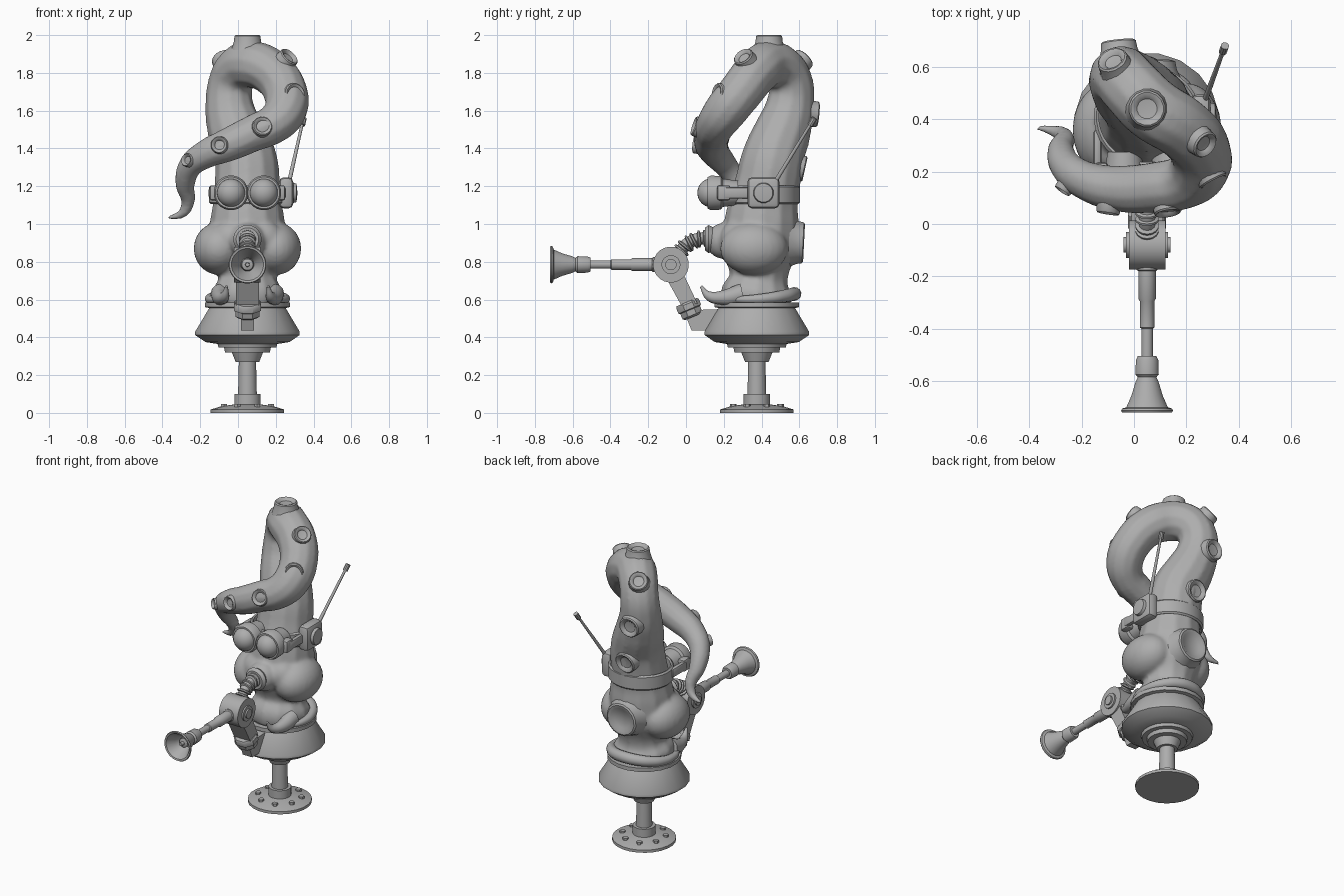
import bpy, bmesh, math
from mathutils import Vector, Matrix

if "Cube" in bpy.data.objects:
    bpy.data.objects.remove(bpy.data.objects["Cube"])

grey = bpy.data.materials.new("plain grey")
grey.use_nodes = True
grey.diffuse_color = (0.42, 0.42, 0.42, 1)
grey.node_tree.nodes["Principled BSDF"].inputs["Base Color"].default_value = (0.42, 0.42, 0.42, 1)

CX, CY = 0.05, 0.375   # axis of the stand


def select(ob):
    bpy.ops.object.select_all(action='DESELECT')
    ob.select_set(True)
    bpy.context.view_layer.objects.active = ob


def finish(name, bm, angle=35):
    bmesh.ops.remove_doubles(bm, verts=bm.verts, dist=1e-5)
    bmesh.ops.recalc_face_normals(bm, faces=bm.faces)
    me = bpy.data.meshes.new(name)
    bm.to_mesh(me)
    bm.free()
    me.materials.append(grey)
    ob = bpy.data.objects.new(name, me)
    bpy.context.collection.objects.link(ob)
    select(ob)
    bpy.ops.object.shade_smooth_by_angle(angle=math.radians(angle))
    return ob


def lathe(name, profile, loc, axis=(0, 0, 1), sides=24, scale=(1, 1, 1), closed=False):
    """Spin (radius, height) points about an axis."""
    bm = bmesh.new()
    rot = Vector(axis).to_track_quat('Z', 'Y').to_matrix()
    rings = []
    for r, h in profile:
        ring = []
        for i in range(sides):
            a = math.tau * (i + 0.5) / sides
            p = Vector((r * math.cos(a) * scale[0], r * math.sin(a) * scale[1], h * scale[2]))
            ring.append(bm.verts.new(rot @ p + Vector(loc)))
        rings.append(ring)
    pairs = list(zip(rings, rings[1:])) + ([(rings[-1], rings[0])] if closed else [])
    for a, b in pairs:
        for i in range(sides):
            j = (i + 1) % sides
            bm.faces.new((a[i], a[j], b[j], b[i]))
    return finish(name, bm)


def ball(name, loc, size):
    bm = bmesh.new()
    bmesh.ops.create_uvsphere(bm, u_segments=24, v_segments=14, radius=1,
                              matrix=Matrix.Translation(loc) @ Matrix.Diagonal((*size, 1)))
    return finish(name, bm)


def box(name, loc, size, bevel=0.012):
    bm = bmesh.new()
    bmesh.ops.create_cube(bm, size=1, matrix=Matrix.Translation(loc) @ Matrix.Diagonal((*size, 1)))
    bmesh.ops.bevel(bm, geom=bm.edges[:], offset=bevel, segments=2, affect='EDGES', profile=0.5)
    return finish(name, bm)


def plate(name, outline, x0, x1):
    """Extrude a (y, z) outline along x."""
    bm = bmesh.new()
    face = bm.faces.new([bm.verts.new((x0, y, z)) for y, z in outline])
    new = bmesh.ops.extrude_face_region(bm, geom=[face])["geom"]
    bmesh.ops.translate(bm, vec=(x1 - x0, 0, 0), verts=[v for v in new if isinstance(v, bmesh.types.BMVert)])
    return finish(name, bm)


def tube(name, points):
    """Tapered tube through (x, y, z, radius) points."""
    cu = bpy.data.curves.new(name, 'CURVE')
    cu.dimensions = '3D'
    cu.bevel_depth, cu.bevel_resolution, cu.resolution_u = 1, 4, 6
    cu.use_fill_caps = True
    sp = cu.splines.new('BEZIER')
    sp.radius_interpolation = 'CARDINAL'
    sp.bezier_points.add(len(points) - 1)
    for bp, p in zip(sp.bezier_points, points):
        bp.co, bp.radius = p[:3], p[3]
        bp.handle_left_type = bp.handle_right_type = 'AUTO'
    cu.materials.append(grey)
    ob = bpy.data.objects.new(name, cu)
    bpy.context.collection.objects.link(ob)
    select(ob)
    bpy.ops.object.convert(target='MESH')
    ob = bpy.context.view_layer.objects.active
    bpy.ops.object.shade_smooth_by_angle(angle=math.radians(50))
    return ob


# Stand: foot, bolts, stem and flared cup
lathe("foot", [(0, 0), (.196, 0), (.196, .018), (.14, .035), (.07, .045), (.07, .1), (.05, .1), (.046, .27),
               (.063, .27), (.085, .325), (0, .325)], (CX, CY, 0))
for i in range(8):
    a = math.tau * (i + .5) / 8
    lathe("foot_bolt", [(0, .01), (.018, .01), (.018, .048), (0, .048)],
          (CX + .135 * math.cos(a), CY + .135 * math.sin(a), 0), sides=6)
lathe("cup", [(0, .32), (.12, .32), (.125, .345), (.155, .345), (.16, .365), (.225, .375), (.28, .412), (.28, .43),
              (.205, .555), (.227, .56), (.227, .585), (.19, .585), (.18, .57), (0, .57)], (CX, CY, 0), sides=20)

# Body: one long curling limb blended with cheek lobes and a snout
body = tube("body", [
    (.05, .375, .57, .18), (.05, .375, .64, .19), (.05, .385, .72, .155), (.05, .39, .85, .2), (.05, .4, 1, .2),
    (.05, .41, 1.1, .185), (.05, .43, 1.2, .175), (.04, .46, 1.35, .165), (-.015, .515, 1.5, .15),
    (-.045, .55, 1.62, .13), (-.04, .555, 1.74, .12), (.0, .51, 1.82, .122), (.07, .44, 1.845, .125),
    (.18, .37, 1.8, .122), (.25, .29, 1.7, .118), (.25, .21, 1.6, .115), (.19, .16, 1.53, .105),
    (.08, .14, 1.48, .098), (-.05, .135, 1.42, .09), (-.17, .16, 1.37, .077), (-.25, .21, 1.31, .065),
    (-.28, .28, 1.21, .052), (-.265, .33, 1.12, .037), (-.29, .35, 1.06, .027), (-.37, .37, 1.03, .012)])
lumps = [ball("lump", (CX + s * .15, .36, .87), (.135, .18, .14)) for s in (-1, 1)]
lumps += [ball("lump", (CX + s * .08, .27, .92), (.11, .09, .1)) for s in (-1, 1)]
lumps.append(ball("lump", (CX, .2, .91), (.095, .095, .095)))
select(body)
for o in lumps:
    o.select_set(True)
bpy.ops.object.join()
mod = body.modifiers.new("blend", 'REMESH')
mod.mode, mod.voxel_size, mod.use_smooth_shade = 'VOXEL', .012, True
mod = body.modifiers.new("soften", 'SMOOTH')
mod.factor, mod.iterations = .5, 6
select(body)
bpy.ops.object.convert(target='MESH')
bpy.ops.object.shade_smooth()

# Suckers along the outside of the limb
for loc, axis, r in [
        ((.05, .44, 2), (0, 0, 1), .07), ((-.085, .63, 1.88), (-.35, .65, .65), .06),
        ((-.06, .7, 1.58), (-.1, 1, -.1), .068), ((.02, .63, 1.29), (0, 1, -.22), .07),
        ((.05, .625, .9), (0, 1, -.05), .11), ((.275, .3, 1.89), (.6, -.45, .65), .055),
        ((.305, .16, 1.69), (.45, -.85, .15), .058), ((.13, .04, 1.52), (.15, -.95, .3), .053),
        ((-.1, .04, 1.42), (-.15, -1, .1), .046), ((-.275, .125, 1.34), (-.55, -.8, .15), .035)]:
    lathe("sucker", [(r * 1.25, -.08), (r * 1.05, -.035), (r, -.006), (r * .9, 0), (r * .72, -.004),
                     (r * .55, -.016), (0, -.02)], loc, axis, 16)

# Small limbs resting on the cup rim
for s in (-1, 1):
    tube("front_feeler", [(CX + s * .14, .3, .63, .055), (CX + s * .14, .2, .61, .04),
                          (CX + s * .12, .12, .62, .025), (CX + s * .11, .08, .67, .008)])
rim = []
for i in range(13):
    t = i / 12
    a = math.radians(-50 + 280 * t)
    rim.append((CX + .2 * math.cos(a), CY + .2 * math.sin(a), .6 + .03 * math.sin(math.pi * t) ** 4,
                .012 + .024 * math.sin(math.pi * t)))
tube("rim_feeler", rim)

# Goggles: strap, side links, cups, domes
lathe("goggle_strap", [(.19, -.045), (.2, -.05), (.21, -.04), (.21, .04), (.2, .05), (.19, .045)],
      (CX, .41, 1.155), (0, 0, 1), 32, (.97, .92, 1), True)
for s in (-1, 1):
    x = CX + s * .087
    lathe("goggle_cup", [(.065, .16), (.075, .08), (.09, .07), (.092, .015), (.084, 0), (.074, 0), (.072, .02)],
          (x, .115, 1.165), (0, 1, 0))
    ball("goggle_dome", (x, .13, 1.165), (.075, .07, .075))
    box("goggle_hinge", (CX + s * .175, .2, 1.165), (.05, .07, .08))
    box("goggle_link", (CX + s * .19, .28, 1.165), (.03, .16, .06))
box("goggle_bridge", (CX, .15, 1.165), (.05, .05, .05))

# Ear piece and aerial on the left
box("ear_piece", (.255, .41, 1.165), (.075, .17, .165), .025)
lathe("ear_cap", [(.055, 0), (.05, .02), (0, .025)], (.29, .41, 1.165), (1, 0, 0), 16)
tube("aerial", [(.27, .47, 1.22, .011), (.34, .66, 1.53, .008)])
lathe("aerial_tip", [(0, -.02), (.016, -.02), (.016, .025), (0, .025)], (.343, .668, 1.54), (.07, .19, .31), 10)

# Arm: bracket, clamp, strut, pivot
plate("bracket", [(.03, .435), (.14, .435), (.2, .55), (.06, .545), (0, .51)], CX - .035, CX + .035)
down = Vector((0, .1, -.24)).normalized()
lathe("clamp", [(0, -.04), (.07, -.04), (.078, -.03), (.078, 0), (.068, .005), (.068, .035), (.055, .045), (0, .045)],
      (CX, .02, .55), down, 8, (1, .9, 1))
plate("strut", [(-.13, .76), (-.02, .75), (.06, .58), (-.02, .56)], CX - .06, CX + .06)
lathe("pivot", [(0, -.09), (.03, -.09), (.03, -.08), (.05, -.08), (.05, -.07), (.095, -.07), (.095, .07),
                (.05, .07), (.05, .08), (.03, .08), (.03, .09), (0, .09)], (CX, -.08, .785), (1, 0, 0))

# Ribbed hose from snout to pivot
hose = [Vector((CX, -.04, .84)), Vector((CX, .0, .89)), Vector((CX, .06, .92)), Vector((CX, .13, .925))]
tube("hose", [(*p, .032) for p in hose])
for i in range(8):
    t = i / 7 * 2.99
    k = int(t)
    p = hose[k].lerp(hose[k + 1], t - k)
    lathe("hose_rib", [(.028, -.011), (.045, -.004), (.045, .004), (.028, .011)], p, hose[k + 1] - hose[k], 14)
lathe("snout_ring", [(.06, .05), (.075, .02), (.06, 0), (.045, 0), (.04, .03)], (CX, .1, .92), (0, 1, 0))

# Horn: stepped shaft, collar and flared bell
lathe("horn", [(0, 0), (.04, 0), (.04, .09), (.034, .095), (.034, .2), (.028, .21), (.028, .31), (.022, .315),
               (.022, .42), (.036, .42), (.043, .435), (.045, .49), (.036, .5), (.045, .52), (.06, .57),
               (.08, .615), (.096, .62), (.1, .628), (.096, .635), (.085, .632), (.055, .58),
               (.035, .53), (.03, .57), (.012, .575), (.01, .6), (0, .6)], (CX, -.085, .785), (0, -1, 0))
